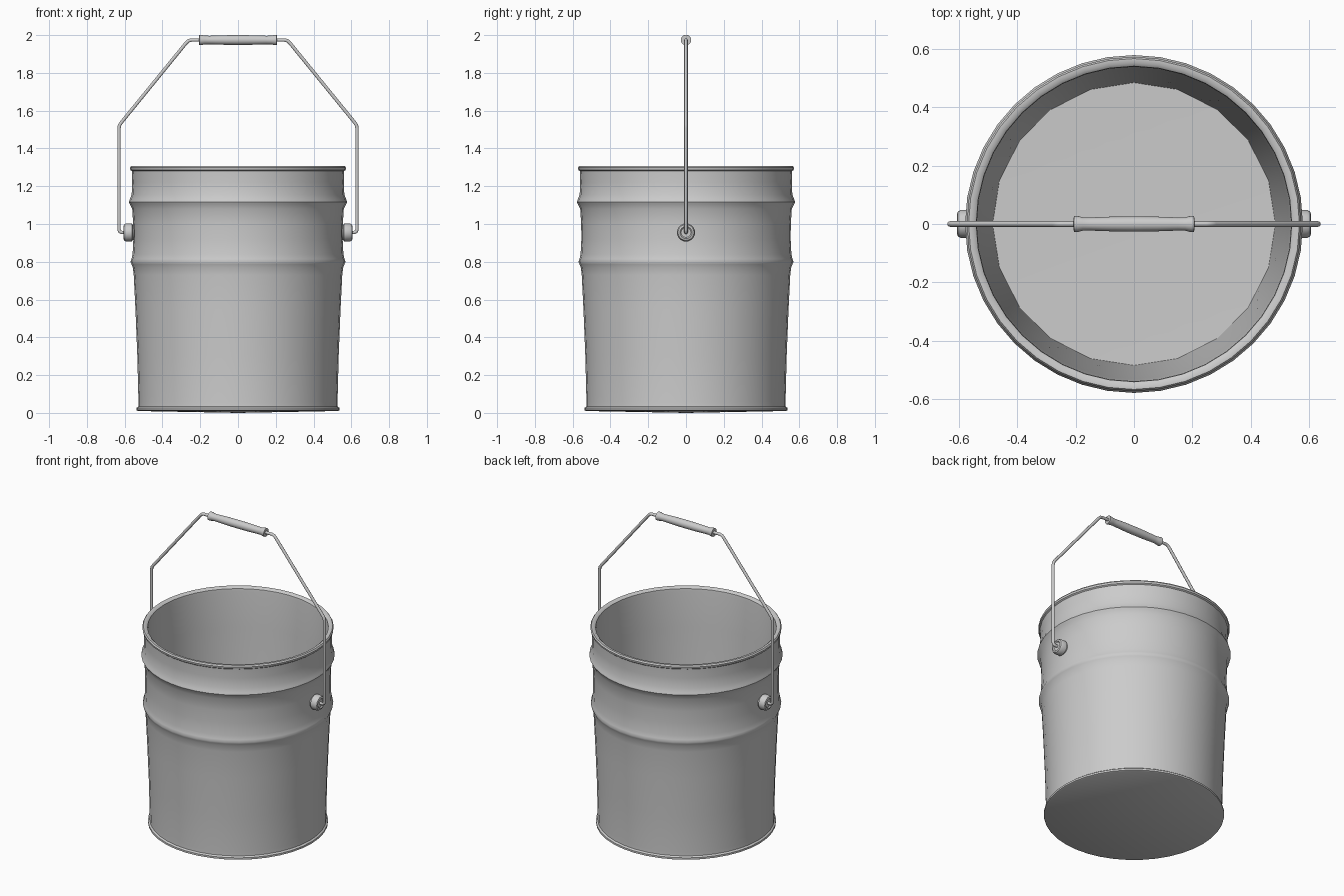
import bpy, bmesh
from math import cos, sin, pi, radians
from mathutils import Matrix

if "Cube" in bpy.data.objects:
    bpy.data.objects.remove(bpy.data.objects["Cube"])


def smooth(ob, angle=40):
    bpy.ops.object.select_all(action='DESELECT')
    ob.select_set(True)
    bpy.context.view_layer.objects.active = ob
    bpy.ops.object.shade_smooth_by_angle(angle=radians(angle))


def lathe(name, profile, segs, matrix=Matrix(), coarse=()):
    """Spin (radius, z) points about z; radius 0 makes a pole.
    Rings listed in coarse are flattened to half as many sides."""
    bm = bmesh.new()
    rings = []
    for i, (r, z) in enumerate(profile):
        if r == 0:
            rings.append([bm.verts.new((0, 0, z))] * segs)
            continue
        ring = []
        for k in range(segs):
            a = 2 * pi * k / segs
            rr = r * cos(2 * pi / segs) if i in coarse and k % 2 else r
            ring.append(bm.verts.new((rr * cos(a), rr * sin(a), z)))
        rings.append(ring)
    for lo, hi in zip(rings, rings[1:]):
        for k in range(segs):
            n = (k + 1) % segs
            bm.faces.new(list(dict.fromkeys((lo[k], lo[n], hi[n], hi[k]))))
    bm.transform(matrix)
    bmesh.ops.recalc_face_normals(bm, faces=bm.faces)
    me = bpy.data.meshes.new(name)
    bm.to_mesh(me)
    bm.free()
    ob = bpy.data.objects.new(name, me)
    bpy.context.collection.objects.link(ob)
    smooth(ob)
    return ob


# Pail: underside, foot rim, tapered wall with two beads, rolled lip, inside, floor
pail = [
    (0, 0.0), (0.53, 0.01), (0.538, 0.014), (0.538, 0.026), (0.528, 0.034),
    (0.527, 0.06), (0.533, 0.3), (0.543, 0.55), (0.552, 0.73), (0.557, 0.77),
    (0.564, 0.787), (0.569, 0.8), (0.564, 0.815), (0.558, 0.84),
    (0.554, 0.92), (0.555, 1.0), (0.56, 1.08), (0.572, 1.105), (0.578, 1.117),
    (0.573, 1.13), (0.563, 1.155), (0.56, 1.22), (0.562, 1.28),
    (0.57, 1.286), (0.572, 1.298), (0.566, 1.307), (0.551, 1.307),
    (0.54, 1.298), (0.538, 1.28), (0.53, 1.05), (0.52, 0.75), (0.484, 0.04),
    (0, 0.03),
]
lathe("pail", pail, 40, coarse=(len(pail) - 2,))

# Ears: stepped pivot buttons on both sides
ear = [(0, 0.53), (0.04, 0.53), (0.04, 0.557), (0.048, 0.562), (0.048, 0.592),
       (0.042, 0.603), (0.032, 0.606), (0.026, 0.6), (0, 0.6)]
for side, name in ((1, "ear_right"), (-1, "ear_left")):
    m = Matrix.Translation((0, 0, 0.955)) @ Matrix.Rotation(side * pi / 2, 4, 'Y')
    lathe(name, ear, 24, m)

# Bail: round wire bent in the xz plane, mirrored about x = 0
half = [(0.2, 1.974), (0.247, 1.974), (0.262, 1.97), (0.275, 1.958),
        (0.618, 1.537), (0.627, 1.523), (0.63, 1.508), (0.63, 0.97),
        (0.626, 0.959), (0.615, 0.955), (0.57, 0.955)]
path = [(-x, z) for x, z in reversed(half)] + half
cu = bpy.data.curves.new("bail_wire", 'CURVE')
cu.dimensions = '3D'
cu.bevel_depth = 0.0095
cu.bevel_resolution = 3
cu.use_fill_caps = True
sp = cu.splines.new('POLY')
sp.points.add(len(path) - 1)
for p, (x, z) in zip(sp.points, path):
    p.co = (x, 0, z, 1)
wire = bpy.data.objects.new("bail_wire", cu)
bpy.context.collection.objects.link(wire)
bpy.ops.object.select_all(action='DESELECT')
wire.select_set(True)
bpy.context.view_layer.objects.active = wire
bpy.ops.object.convert(target='MESH')
smooth(bpy.context.view_layer.objects.active, 50)

# Grip: turned handle with flared ends
end = [(0, 0.2), (0.02, 0.207), (0.027, 0.205), (0.0275, 0.195),
       (0.023, 0.175), (0.0225, 0.15), (0.025, 0.08)]
grip = [(r, -z) for r, z in end] + [(0.026, 0)] + end[::-1]
lathe("grip", grip, 20,
      Matrix.Translation((0, 0, 1.974)) @ Matrix.Rotation(pi / 2, 4, 'Y'))
